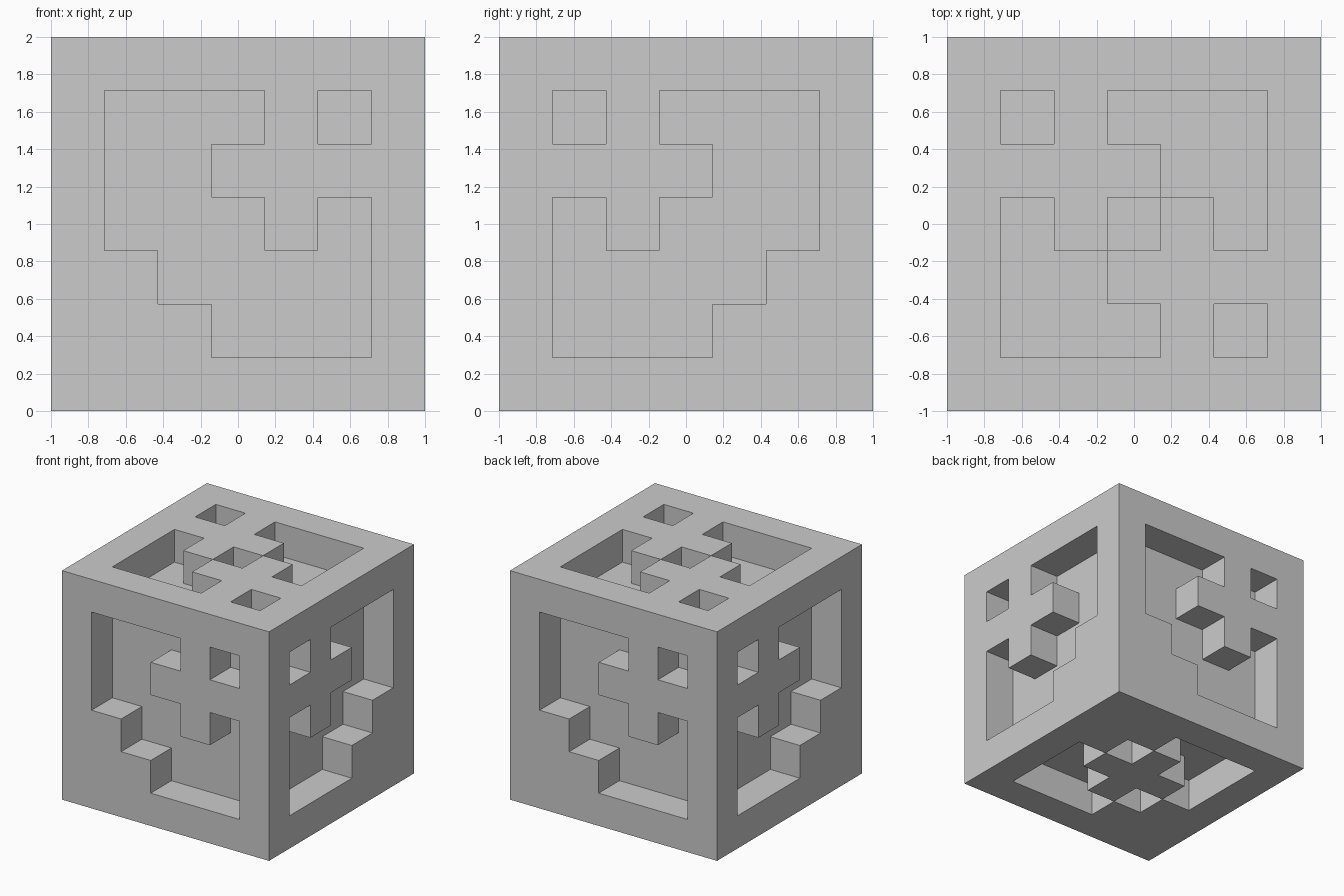
import bpy
import bmesh
from mathutils import Vector

if "Cube" in bpy.data.objects:
    bpy.data.objects.remove(bpy.data.objects["Cube"])

N = 7                 # blocks along each side
S = 2 / N             # block size

# Face reliefs (inner 5 x 5 blocks): '#' is flush, '.' is sunk one block deep
SIDE = ["...#.",
        "..###",
        "...#.",
        "#....",
        "##..."]
TOP = [".#...",
       "###..",
       ".#.#.",
       "..###",
       "...#."]
BOTTOM = ["...##",
          "..#.#",
          ".###.",
          "#.#..",
          "##..."]


def sunk(art):
    """Column and height index of every sunk block in a relief."""
    return [(c + 1, 5 - r) for r, row in enumerate(art)
            for c, ch in enumerate(row) if ch == "."]


# Four sides: front and back turn by 180 degrees, right and left are mirrored
void = set()
for u, k in sunk(SIDE):
    void |= {(u, 0, k), (6 - u, 6, k), (6, 6 - u, k), (0, u, k)}
void |= {(i, j, 6) for i, j in sunk(TOP)}
void |= {(i, j, 0) for i, j in sunk(BOTTOM)}

solid = {(i, j, k) for i in range(N) for j in range(N) for k in range(N)} - void

# Skin the solid blocks with quads wherever they border open space
bm = bmesh.new()
corners = {}


def corner(p):
    key = tuple(round(c) for c in p)
    if key not in corners:
        corners[key] = bm.verts.new((key[0] * S - 1, key[1] * S - 1, key[2] * S))
    return corners[key]


for block in sorted(solid):
    for axis in range(3):
        for side in (0, 1):
            step = Vector((0, 0, 0))
            step[axis] = 1 if side else -1
            if tuple(int(b + s) for b, s in zip(block, step)) in solid:
                continue
            u, v = Vector((0, 0, 0)), Vector((0, 0, 0))
            u[(axis + 1) % 3] = 1
            v[(axis + 2) % 3] = 1
            base = Vector(block)
            base[axis] += side
            quad = [base, base + u, base + u + v, base + v]
            if not side:
                quad.reverse()
            bm.faces.new([corner(p) for p in quad])

mesh = bpy.data.meshes.new("relief_cube")
bm.to_mesh(mesh)
bm.free()
bpy.context.collection.objects.link(bpy.data.objects.new("relief_cube", mesh))
